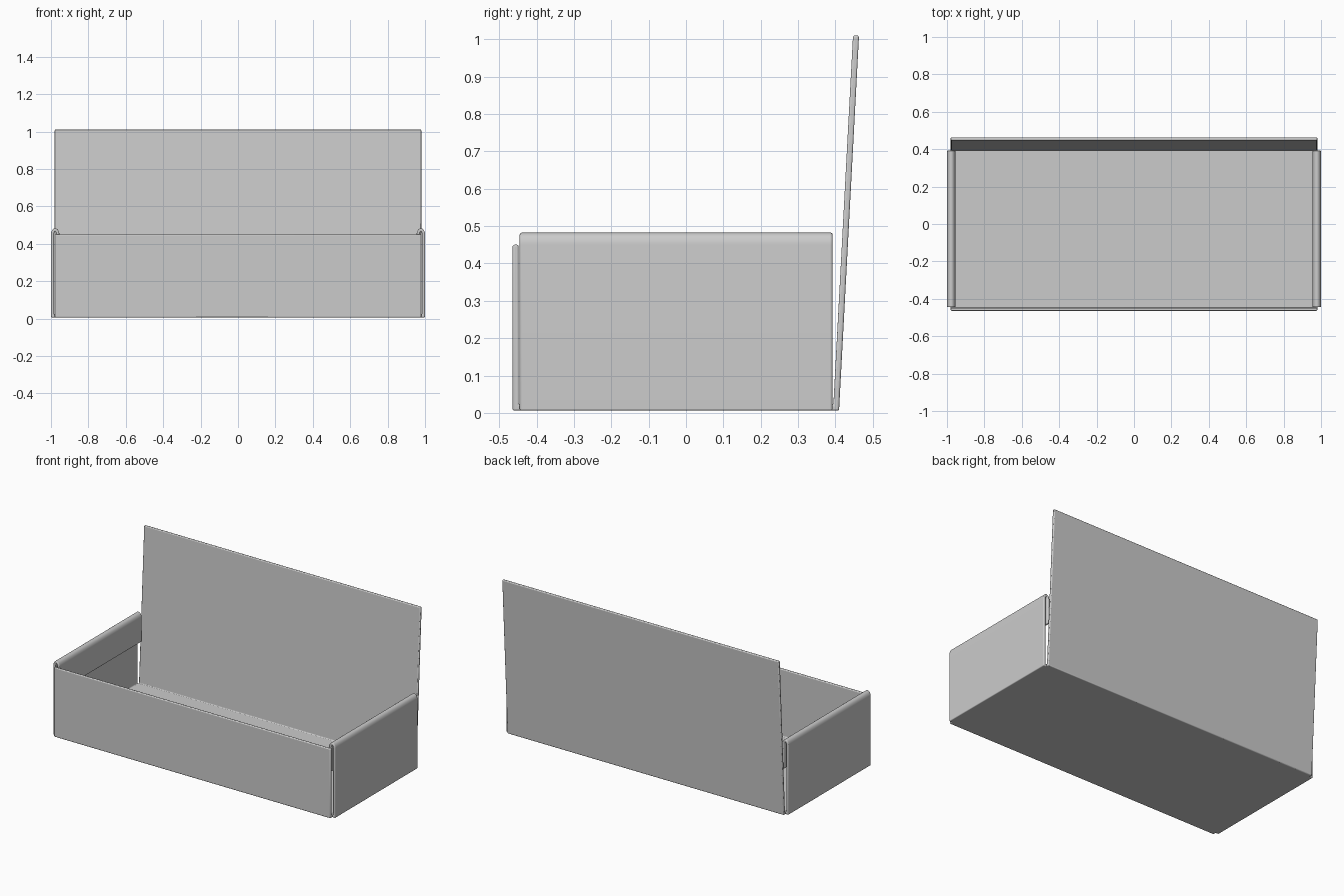
import bpy, bmesh, math
from mathutils import Vector

if "Cube" in bpy.data.objects:
    bpy.data.objects.remove(bpy.data.objects["Cube"])

T = 0.016          # sheet thickness
ZC = 0.006 + T / 2   # height of the floor's mid-plane


def sheet(name, path, axis, lo, hi):
    """Thicken a 2D mid-line (u, z) and extrude it along 'x' or 'y'."""
    pts = [Vector(p) for p in path]

    def place(p, w):
        return (w, p.x, p.y) if axis == 'x' else (p.x, w, p.y)

    bm = bmesh.new()
    rings = []
    for i, p in enumerate(pts):
        a = (p - pts[i - 1]).normalized() if i else (pts[1] - p).normalized()
        b = (pts[i + 1] - p).normalized() if i < len(pts) - 1 else a
        na, nb = Vector((-a.y, a.x)), Vector((-b.y, b.x))
        m = (na + nb).normalized()
        off = m * (T / 2 / m.dot(na))
        corners = [(p + off, lo), (p - off, lo), (p - off, hi), (p + off, hi)]
        rings.append([bm.verts.new(place(q, w)) for q, w in corners])
    for a, b in zip(rings, rings[1:]):
        for k in range(4):
            bm.faces.new((a[k], a[(k + 1) % 4], b[(k + 1) % 4], b[k]))
    bm.faces.new(rings[0])
    bm.faces.new(rings[-1])
    bmesh.ops.recalc_face_normals(bm, faces=bm.faces)
    me = bpy.data.meshes.new(name)
    bm.to_mesh(me)
    bm.free()
    ob = bpy.data.objects.new(name, me)
    bpy.context.collection.objects.link(ob)
    bpy.ops.object.select_all(action='DESELECT')
    bpy.context.view_layer.objects.active = ob
    ob.select_set(True)
    bpy.ops.object.shade_smooth_by_angle(angle=math.radians(40))
    # softened sheet edges
    bev = ob.modifiers.new("rounded_edges", 'BEVEL')
    bev.width, bev.segments = 0.005, 3
    bev.limit_method, bev.angle_limit = 'ANGLE', math.radians(40)
    return ob


# floor, front and tall leaning back
sheet("floor", [(-0.985, ZC), (0.985, ZC)], 'y', -0.445, 0.392)
sheet("front_panel", [(-0.43, ZC), (-0.456, ZC), (-0.456, 0.45)], 'x', -0.98, 0.98)
sheet("back_panel", [(0.38, ZC), (0.402, ZC), (0.455, 1.01)], 'x', -0.98, 0.98)

# side walls whose tops fold over into an inner flap
fold = [(0.9775 + 0.0145 * math.cos(math.pi * i / 12),
         0.449 + 0.025 * math.sin(math.pi * i / 12)) for i in range(13)]
wall = [(0.95, ZC), (0.992, ZC)] + fold + [(0.963, 0.295)]
for name, s in (("right_side", 1), ("left_side", -1)):
    sheet(name, [(s * x, z) for x, z in wall], 'y', -0.445, 0.392)
